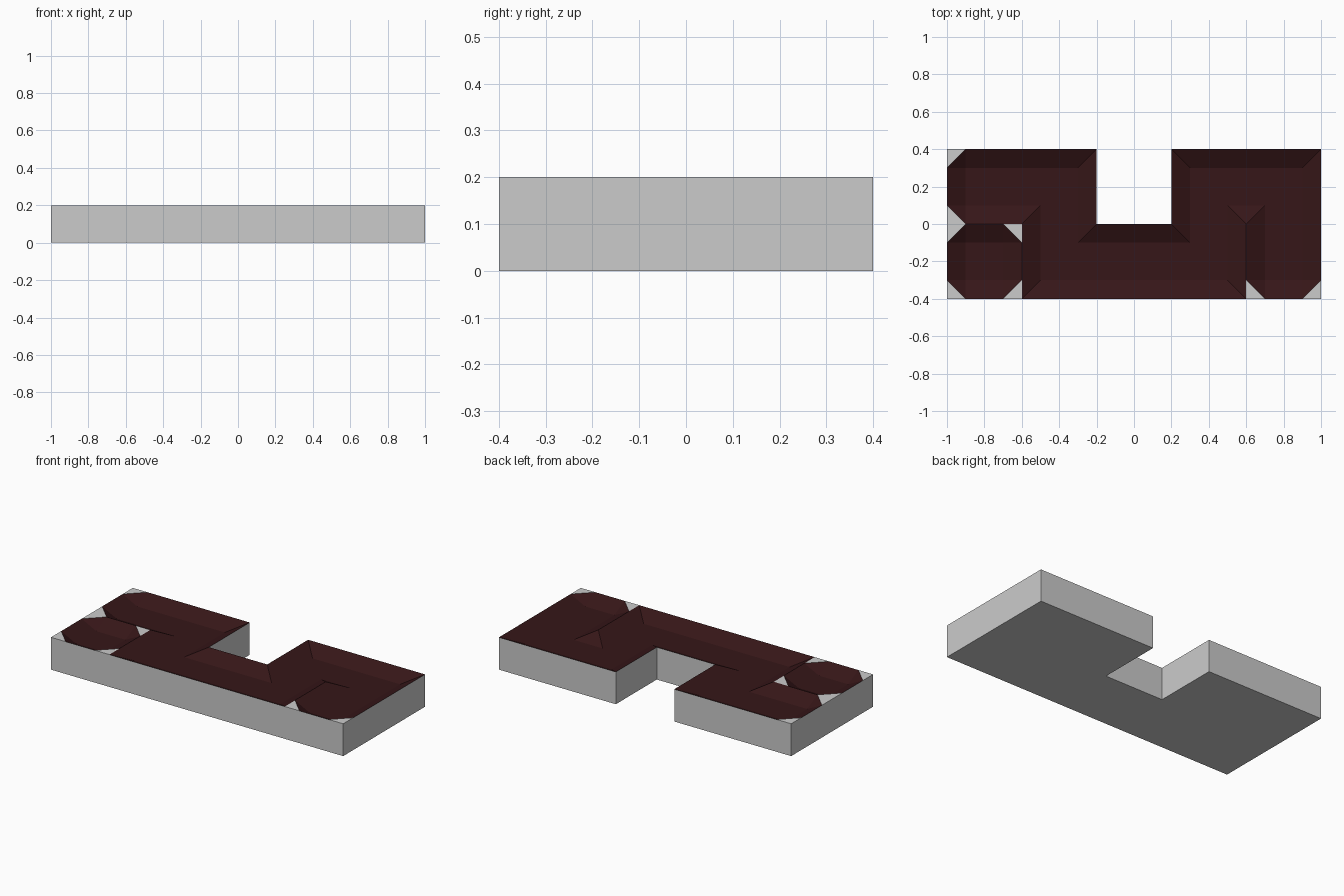
import bpy, bmesh

if "Cube" in bpy.data.objects:
    bpy.data.objects.remove(bpy.data.objects["Cube"])

TOP, FLOOR, INSET = 0.2, 0.15, 0.1

red = bpy.data.materials.new("dark_red")
red.diffuse_color = (0.037, 0.008, 0.009, 1)
red.use_nodes = True
red.node_tree.nodes["Principled BSDF"].inputs["Base Color"].default_value = red.diffuse_color


def finish(name, bm, mat=None):
    bmesh.ops.remove_doubles(bm, verts=bm.verts, dist=1e-5)
    me = bpy.data.meshes.new(name)
    bm.to_mesh(me)
    bm.free()
    ob = bpy.data.objects.new(name, me)
    bpy.context.collection.objects.link(ob)
    if mat:
        me.materials.append(mat)
    return ob


def face(bm, pts):
    # Skip repeated points so collapsed quads become triangles
    uniq = list(dict.fromkeys(pts))
    if len(uniq) > 2:
        bm.faces.new([bm.verts.new(p) for p in uniq])


def basin(name, corners):
    """Sunken tray from corners (x, y, inward dx, inward dy, cut corner?)."""
    bm = bmesh.new()
    ring, floor = [], []
    for x, y, dx, dy, cut in corners:
        low = (round(x + INSET * dx, 3), round(y + INSET * dy, 3), FLOOR)
        floor.append(low)
        if cut:
            a, b = (low[0], y, TOP), (x, low[1], TOP)
            rim = [b, a] if dx * dy > 0 else [a, b]
            ledges.append([(x, y, TOP)] + rim[::-1])
        else:
            rim = [(x, y, TOP)]
        ring += [(r, low) for r in rim]
    for (r0, f0), (r1, f1) in zip(ring, ring[1:] + ring[:1]):
        face(bm, [r0, r1, f1, f0])
    face(bm, floor)
    return finish(name, bm, red)


ledges = []

# Winding channel, with cut corners at both ends
basin("winding_channel", [
    (-1, 0, 1, 1, True), (-0.6, 0, 1, 1, False), (-0.6, -0.4, 1, 1, False),
    (0.6, -0.4, -1, 1, False), (0.6, 0, -1, 1, False), (0.6, 0, 1, 1, False),
    (0.6, -0.4, 1, 1, True), (1, -0.4, -1, 1, True), (1, 0.4, -1, -1, False),
    (0.2, 0.4, 1, -1, False), (0.2, 0, 1, -1, False), (-0.2, 0, -1, -1, False),
    (-0.2, 0.4, -1, -1, False), (-1, 0.4, 1, -1, True)])

# Single octagonal basin
basin("octagonal_basin", [
    (-1, -0.4, 1, 1, True), (-0.6, -0.4, -1, 1, True),
    (-0.6, 0, -1, -1, True), (-1, 0, 1, -1, True)])

# Notched base: bottom, side walls and the flat corner ledges
outline = [(-1, -0.4), (1, -0.4), (1, 0.4), (0.2, 0.4),
           (0.2, 0), (-0.2, 0), (-0.2, 0.4), (-1, 0.4)]
bm = bmesh.new()
face(bm, [(x, y, 0) for x, y in reversed(outline)])
for a, b in zip(outline, outline[1:] + outline[:1]):
    face(bm, [(*a, 0), (*b, 0), (*b, TOP), (*a, TOP)])
for tri in ledges:
    # Wind every ledge to face up
    (ax, ay, _), (bx, by, _), (cx, cy, _) = tri
    up = (bx - ax) * (cy - ay) - (by - ay) * (cx - ax) > 0
    face(bm, tri if up else tri[::-1])
finish("base", bm)
